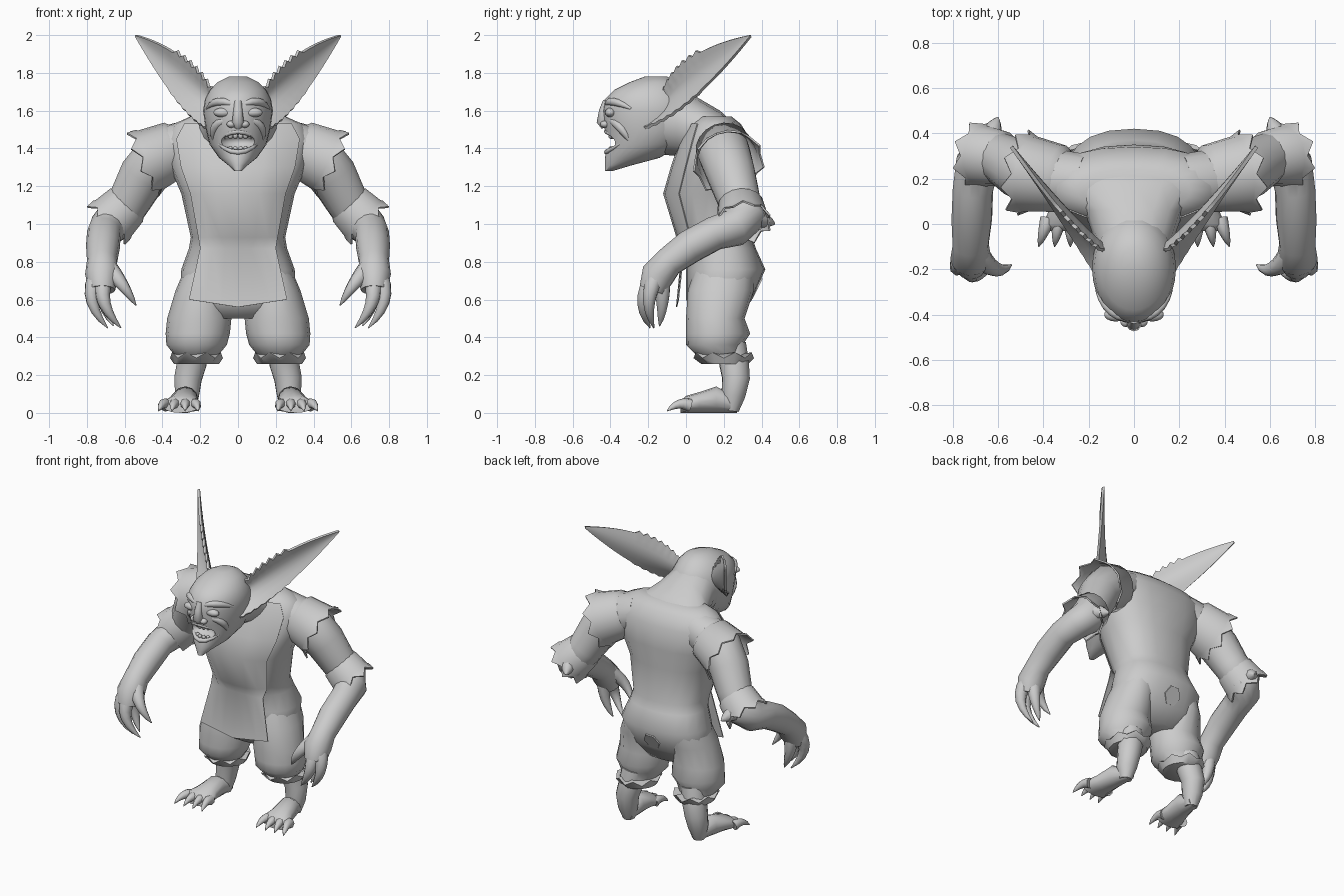
import bpy, bmesh, math
from mathutils import Vector

if "Cube" in bpy.data.objects:
    bpy.data.objects.remove(bpy.data.objects["Cube"])

clay = bpy.data.materials.new("plain grey")
clay.use_nodes = True
clay.diffuse_color = (0.6, 0.6, 0.6, 1)
shader = clay.node_tree.nodes["Principled BSDF"]
shader.inputs["Base Color"].default_value = clay.diffuse_color


# ---------- helpers ----------
def finish(name, bm, mirror=False, thickness=0, sharp_angle=50):
    """Turn a bmesh into a shaded object, optionally mirrored or thickened."""
    bmesh.ops.recalc_face_normals(bm, faces=bm.faces[:])
    mesh = bpy.data.meshes.new(name)
    bm.to_mesh(mesh)
    bm.free()
    mesh.materials.append(clay)
    obj = bpy.data.objects.new(name, mesh)
    bpy.context.collection.objects.link(obj)
    bpy.ops.object.select_all(action="DESELECT")
    obj.select_set(True)
    bpy.context.view_layer.objects.active = obj
    if thickness:
        shell = obj.modifiers.new("thickness", "SOLIDIFY")
        shell.thickness = thickness
        shell.offset = 0
        bpy.ops.object.modifier_apply(modifier=shell.name)
    bpy.ops.object.shade_smooth_by_angle(angle=math.radians(sharp_angle))
    if mirror:
        obj.modifiers.new("other side", "MIRROR")
    return obj


def squared(value, power):
    return math.copysign(abs(value) ** power, value)


def oval(centre, across, along, sides=16, power=1):
    """Ring of points around a centre with two half-axes."""
    centre, across, along = Vector(centre), Vector(across), Vector(along)
    turns = [math.tau * i / sides for i in range(sides)]
    return [centre + across * squared(math.cos(a), power) + along * squared(math.sin(a), power)
            for a in turns]


def level(z, front, back, half_width, x=0, sides=20, power=1):
    """Horizontal ring reaching from front to back."""
    depth = (back - front) / 2
    return oval((x, front + depth, z), (half_width, 0, 0), (0, depth, 0), sides, power)


def loft(name, rings, closed=True, caps=True, **options):
    """Skin a list of point rings."""
    bm = bmesh.new()
    rows = [[bm.verts.new(p) for p in ring] for ring in rings]
    count = len(rows[0])
    for a, b in zip(rows, rows[1:]):
        for i in range(count if closed else count - 1):
            j = (i + 1) % count
            bm.faces.new((a[i], a[j], b[j], b[i]))
    if caps and closed:
        bm.faces.new(rows[0])
        bm.faces.new(rows[-1])
    return finish(name, bm, **options)


def tube(name, path, radii, sides=10, **options):
    """Round limb along a path, with one radius per point."""
    path = [Vector(p) for p in path]
    side = Vector((0.9, 0.3, 0.1))
    rings = []
    for i, (point, radius) in enumerate(zip(path, radii)):
        ahead = (path[min(i + 1, len(path) - 1)] - path[max(i - 1, 0)]).normalized()
        side = (side - ahead * side.dot(ahead)).normalized()
        rings.append(oval(point, side * radius, ahead.cross(side) * radius, sides))
    return loft(name, rings, **options)


def arc(start, end, bow, t):
    """Point on a curve from start to end whose middle is pushed out by bow."""
    return Vector(start).lerp(Vector(end), t) + Vector(bow) * (4 * t * (1 - t))


def claw(t):
    return max(1 - t, 0.01) ** 0.6


def ridge(t):
    return max(math.sin(math.pi * t), 0.1) ** 0.5


def stroke(name, start, end, bow, radius, shape, mirror=True):
    """Curved claw or ridge whose thickness follows a shape rule."""
    steps = [i / 6 for i in range(7)]
    tube(name, [arc(start, end, bow, t) for t in steps],
         [radius * shape(t) for t in steps], sides=8, mirror=mirror)


def ball(name, centre, size, **options):
    bm = bmesh.new()
    bmesh.ops.create_uvsphere(bm, u_segments=14, v_segments=8, radius=1)
    bmesh.ops.scale(bm, vec=size, verts=bm.verts)
    bmesh.ops.translate(bm, vec=centre, verts=bm.verts)
    return finish(name, bm, **options)


def fur_cuff(name, start, start_radius, end, end_radius, tip, spikes):
    """Flaring fur sleeve with a jagged hem."""
    start, end = Vector(start), Vector(end)
    ahead = (end - start).normalized()
    side = ahead.cross(Vector((0, 1, 0))).normalized()
    other = ahead.cross(side)
    rings = [oval(centre, side * r, other * r, spikes * 2) for centre, r in
             ((start - ahead * 0.05, start_radius * 0.6), (start, start_radius),
              (end, end_radius), (end, end_radius * 1.05))]
    rings[-1] = [p + ahead * (tip if i % 2 else 0.01) + (p - end) * (0.1 if i % 2 else 0)
                 for i, p in enumerate(rings[-1])]
    loft(name, rings, caps=False, thickness=0.01, mirror=True, sharp_angle=60)


# ---------- torso, neck and apron: height, front, back, half width ----------
body = [(0.5, 0.05, 0.28, 0.18), (0.6, 0, 0.35, 0.31), (0.76, 0, 0.42, 0.3),
        (0.87, 0, 0.37, 0.26), (0.93, -0.04, 0.35, 0.25), (1.16, -0.11, 0.34, 0.3),
        (1.3, -0.07, 0.35, 0.36), (1.45, -0.02, 0.34, 0.39), (1.53, 0.02, 0.29, 0.34),
        (1.57, 0.06, 0.24, 0.25)]
boxy = 0.85
loft("torso", [level(*row, power=boxy) for row in body], sharp_angle=70)

neck = [(-0.15, 1.56, 0.16, 0.19), (-0.05, 1.54, 0.18, 0.18), (0.06, 1.49, 0.22, 0.18),
        (0.18, 1.43, 0.32, 0.17), (0.28, 1.39, 0.33, 0.12)]
loft("neck", [oval((0, y, z), (width, 0, 0), (0, 0, height)) for y, z, width, height in neck],
     sharp_angle=70)

# Bib follows the chest, then hangs as a flat flap with a pointed hem
apron = []
for z, front, back, half_width in reversed(body[4:9]):
    depth = (back - front) / 2
    turns = [math.radians(18 * i) for i in range(-3, 4)]
    apron.append([(half_width * squared(math.sin(a), boxy),
                   front + depth - depth * squared(math.cos(a), boxy) - 0.008, z) for a in turns])
for z, half_width, y, point in ((0.87, 0.2, -0.01, 0), (0.6, 0.26, -0.04, 0.04)):
    apron.append([(half_width * k / 3, y - 0.01 * (1 - abs(k) / 3), z - point * (1 - abs(k) / 3))
                  for k in range(-3, 4)])
loft("apron", apron, closed=False, thickness=0.006, sharp_angle=60)

loft("tail_patch", [oval((0, 0.375 + d, 0.66 - d / 2), (0.06, 0, 0), (0, 0.03, 0.06), 6)
                    for d in (-0.04, 0.005)], sharp_angle=30)

# ---------- trousers, legs and feet ----------
trousers = [(0.8, 0.06, 0.36, 0.09), (0.65, 0.01, 0.36, 0.14), (0.5, 0, 0.31, 0.17),
            (0.42, 0, 0.34, 0.17), (0.36, 0, 0.3, 0.16), (0.31, 0.05, 0.3, 0.12),
            (0.29, 0.04, 0.36, 0.14), (0.26, 0.08, 0.33, 0.12)]
rings = [level(*row, x=0.22 - 0.1 * max(row[0] - 0.35, 0), sides=16) for row in trousers]
rings[-2] = [p + Vector((0, 0, 0.03 * (i % 2))) for i, p in enumerate(rings[-2])]
loft("trouser_leg", rings, mirror=True, sharp_angle=60)

tube("shin", [(0.23, 0.24, 0.36), (0.245, 0.255, 0.26), (0.265, 0.265, 0.18),
              (0.27, 0.25, 0.09), (0.27, 0.24, 0.01)],
     (0.08, 0.08, 0.075, 0.065, 0.04), sides=12, mirror=True)
foot = [(0.27, 0.04, 0.04), (0.16, 0.07, 0.07), (0.07, 0.055, 0.08), (0, 0.045, 0.1),
        (-0.03, 0.03, 0.09)]
loft("foot", [oval((0.3 - y / 8, y, height), (width, 0, 0), (0, 0, height), 12)
              for y, height, width in foot], mirror=True)
for i in range(4):
    x = 0.23 + i * 0.05
    stroke("toe", (x, 0.02, 0.04), (x + 0.02 * (i - 1), -0.1, 0.01), (0, 0, 0.02), 0.035, claw)

# ---------- arms and hands ----------
arm = [(0.22, 0.18, 1.43), (0.4, 0.2, 1.38), (0.5, 0.24, 1.26), (0.57, 0.28, 1.13),
       (0.64, 0.31, 1.03), (0.69, 0.26, 0.98), (0.71, 0.15, 0.95), (0.715, 0.02, 0.88),
       (0.72, -0.09, 0.8), (0.72, -0.15, 0.73), (0.72, -0.18, 0.65)]
tube("arm", arm, (0.13, 0.14, 0.13, 0.115, 0.115, 0.1, 0.09, 0.09, 0.08, 0.09, 0.07),
     sides=14, mirror=True, sharp_angle=60)
stroke("outer_finger", (0.75, -0.16, 0.72), (0.69, -0.17, 0.45), (0.05, -0.03, 0), 0.05, claw)
stroke("middle_finger", (0.71, -0.18, 0.7), (0.62, -0.19, 0.45), (0.04, -0.04, 0), 0.05, claw)
stroke("inner_finger", (0.72, -0.13, 0.7), (0.66, -0.14, 0.46), (0.02, 0.01, 0), 0.05, claw)
stroke("thumb", (0.68, -0.14, 0.76), (0.54, -0.18, 0.57), (0, -0.04, 0.01), 0.05, claw)
fur_cuff("shoulder_fur", (0.33, 0.2, 1.4), 0.145, (0.46, 0.22, 1.34), 0.165, 0.05, 9)
fur_cuff("elbow_fur", (0.59, 0.29, 1.1), 0.118, (0.66, 0.3, 1.03), 0.13, 0.05, 8)
stroke("elbow_spur", (0.65, 0.34, 1.05), (0.6, 0.47, 1), (0, 0, 0), 0.07, claw)

# ---------- head with an open mouth ----------
skull = [(1.28, -0.43, -0.39, 0.02), (1.31, -0.43, -0.29, 0.05), (1.35, -0.43, -0.14, 0.1),
         (1.42, -0.41, -0.02, 0.15), (1.5, -0.43, 0.04, 0.17), (1.6, -0.44, 0.05, 0.185),
         (1.66, -0.43, 0.04, 0.175), (1.71, -0.38, 0, 0.15), (1.75, -0.3, -0.04, 0.11),
         (1.78, -0.22, -0.1, 0.05)]
head = loft("head", [level(*row, sides=28) for row in skull], sharp_angle=70)
cutter = ball("mouth_cutter", (0, -0.42, 1.435), (0.105, 0.09, 0.045))
cutter.hide_render = True
mouth = head.modifiers.new("mouth", "BOOLEAN")
mouth.operation, mouth.object, mouth.solver = "DIFFERENCE", cutter, "EXACT"
bpy.context.view_layer.objects.active = head
bpy.ops.object.modifier_apply(modifier=mouth.name)
bpy.data.objects.remove(cutter)

for i in range(3):
    x = 0.014 + i * 0.026
    y = -0.4 + 9 * x * x
    stroke("upper_tooth", (x, y, 1.485), (x, y, 1.45), (0, 0, 0), 0.014, ridge)
    stroke("lower_tooth", (x, y, 1.385), (x, y, 1.412), (0, 0, 0), 0.013, ridge)
for name, z, lift in (("upper_lip", 1.44, 0.05), ("lower_lip", 1.43, -0.05)):
    stroke(name, (-0.11, -0.34, z), (0.11, -0.34, z), (0, -0.08, lift), 0.014, ridge, mirror=False)
tube("nose", [(0, -0.42, 1.65), (0, -0.435, 1.6), (0, -0.44, 1.54), (0, -0.43, 1.51)],
     (0.02, 0.025, 0.033, 0.018))
ball("nostril", (0.036, -0.43, 1.528), (0.025, 0.024, 0.019), mirror=True)
ball("eye", (0.08, -0.4, 1.59), (0.052, 0.03, 0.025), mirror=True)
stroke("brow", (0.01, -0.42, 1.625), (0.165, -0.29, 1.61), (0.01, -0.03, 0.03), 0.022, ridge)
stroke("cheek", (0.05, -0.41, 1.55), (0.13, -0.3, 1.44), (0.025, 0, 0.025), 0.025, ridge)

# ---------- ears: dished leaves with ragged fur on the edges ----------
rows = []
for step in range(25):
    t = step / 24
    top = arc((0.13, -0.13, 1.69), (0.54, 0.34, 2), (-0.03, -0.07, 0.04), t)
    bottom = arc((0.17, -0.22, 1.51), (0.54, 0.34, 1.99), (-0.02, -0.02, -0.08), t)
    tuft = (top - bottom) * (0.1 if step % 2 and t < 0.6 else 0)
    row = [top.lerp(bottom, k / 6) + Vector((-0.05, 0.045, 0)) * math.sin(math.pi * k / 6) * (1 - t)
           for k in range(7)]
    row[0] += tuft
    row[-1] -= tuft / 3
    rows.append(row)
loft("ear", rows, closed=False, thickness=0.016, mirror=True, sharp_angle=60)
